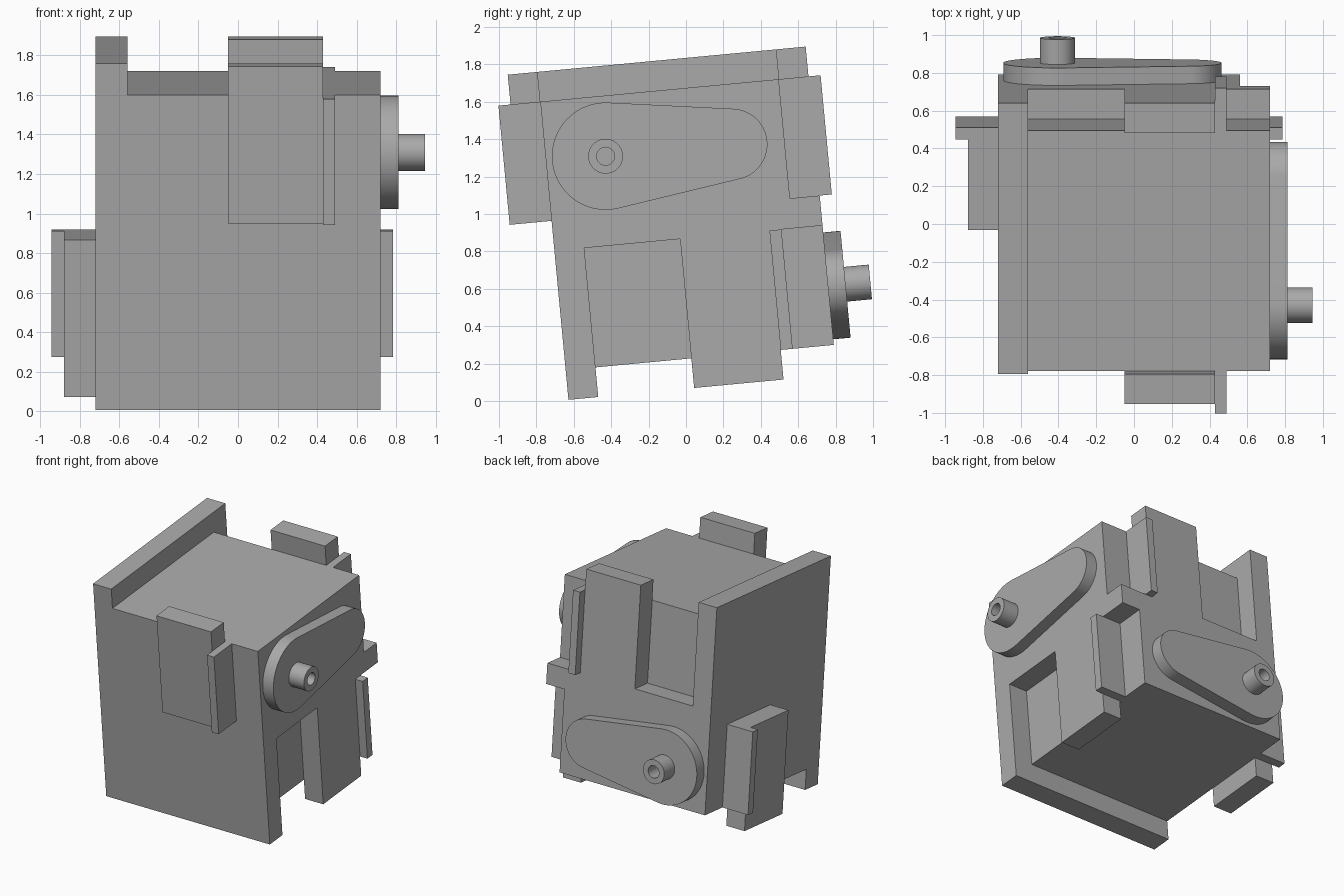
import bpy, bmesh, math
from mathutils import Matrix, Vector

if "Cube" in bpy.data.objects:
    bpy.data.objects.remove(bpy.data.objects["Cube"], do_unlink=True)

# One flat grey; the whole assembly leans about the x axis
grey = bpy.data.materials.new("plain_grey")
grey.use_nodes = True
grey.diffuse_color = (0.4, 0.4, 0.4, 1)
grey.node_tree.nodes["Principled BSDF"].inputs["Base Color"].default_value = (0.4, 0.4, 0.4, 1)
LEAN = Matrix.Rotation(math.radians(5.39), 4, "X")


def make_object(name, bm):
    bmesh.ops.recalc_face_normals(bm, faces=bm.faces[:])
    mesh = bpy.data.meshes.new(name)
    bm.to_mesh(mesh)
    bm.free()
    mesh.materials.append(grey)
    obj = bpy.data.objects.new(name, mesh)
    bpy.context.collection.objects.link(obj)
    return obj


def box(name, x, y, z):
    bm = bmesh.new()
    bmesh.ops.create_cube(bm, size=1)
    for v in bm.verts:
        v.co = [r[0] if c < 0 else r[1] for c, r in zip(v.co, (x, y, z))]
    return make_object(name, bm)


def smooth(obj):
    bpy.ops.object.select_all(action="DESELECT")
    obj.select_set(True)
    bpy.context.view_layer.objects.active = obj
    bpy.ops.object.shade_smooth_by_angle(angle=math.radians(30))


# Shared levels
SIDE, INNER = 0.72, 0.56
FRONT, BACK, BACK_IN = -0.625, 0.815, 0.655
LIP = -0.465                       # inside of the front panel
FOOT, FLOOR, MID, LEDGE, ROOF, TOP = 0.066, 0.225, 0.866, 1.027, 1.667, 1.827
TAB, STRIP = (-0.05, 0.43), (0.43, 0.49)
LEG, LEG_STRIP = (0.05, 0.53), (0.53, 0.594)
OUT = 3

# Main body: a block with notches cut out
body = box("body", (-SIDE, SIDE), (FRONT, BACK), (FOOT, TOP))
cuts = [
    ((-INNER, OUT), (-OUT, BACK_IN), (ROOF, OUT)),           # above the roof
    ((-INNER, TAB[0]), (BACK_IN, OUT), (LEDGE, OUT)),        # beside back tab
    ((TAB[1], OUT), (BACK_IN, OUT), (LEDGE, OUT)),
    ((-OUT, INNER), (LIP, OUT), (-OUT, FLOOR)),              # under the floor
    ((INNER, OUT), (LIP, LEG[0]), (-OUT, MID)),              # beside side leg
    ((INNER, OUT), (LEG[1], OUT), (-OUT, MID)),
]
for ranges in cuts:
    cutter = box("cutter", *ranges)
    cutter.hide_render = True
    mod = body.modifiers.new("notch", "BOOLEAN")
    mod.operation = "DIFFERENCE"
    mod.solver = "EXACT"
    mod.object = cutter
    bpy.context.view_layer.update()
    result = bpy.data.meshes.new_from_object(
        body.evaluated_get(bpy.context.evaluated_depsgraph_get()))
    body.modifiers.clear()
    body.data = result
    bpy.data.objects.remove(cutter, do_unlink=True)
body.data.materials.clear()
body.data.materials.append(grey)
parts = [body]

# Raised tabs and their thin strips
parts += [
    box("front_tab", TAB, (-0.785, FRONT), (LEDGE, TOP)),
    box("front_strip", STRIP, (-0.85, FRONT), (LEDGE, ROOF)),
    box("back_strip", STRIP, (BACK_IN, 0.88), (LEDGE, ROOF)),
    box("right_tab", (-0.88, -SIDE), LEG, (FOOT, MID)),
    box("right_strip", (-0.945, -SIDE), LEG_STRIP, (FLOOR, MID)),
    box("left_strip", (INNER, 0.785), LEG_STRIP, (FLOOR, MID)),
]


def ring(bm, radius, height, n=48, x=0):
    return [bm.verts.new((x + radius * math.cos(2 * math.pi * i / n),
                          radius * math.sin(2 * math.pi * i / n), height)) for i in range(n)]


def crank(name, frame):
    """Tapered round-ended plate with a hollow shaft, drawn in its own plane."""
    big, small, reach, thick = 0.287, 0.19, 0.678, 0.093
    bm = bmesh.new()
    a = math.acos((big - small) / reach)      # angle of the tangent points
    outline = []
    for centre, radius, start, end in ((0, big, a, 2 * math.pi - a), (reach, small, -a, a)):
        for i in range(33):
            t = start + (end - start) * i / 32
            outline.append((centre + radius * math.cos(t), radius * math.sin(t), 0))
    face = bm.faces.new([bm.verts.new(p) for p in outline])
    ext = bmesh.ops.extrude_face_region(bm, geom=[face])["geom"]
    bmesh.ops.translate(bm, vec=(0, 0, thick),
                        verts=[g for g in ext if isinstance(g, bmesh.types.BMVert)])
    bm.transform(frame)
    parts.append(make_object(name + "_plate", bm))

    bm = bmesh.new()
    rings = [ring(bm, r, h) for r, h in
             ((0.093, thick), (0.093, 0.226), (0.048, 0.226), (0.048, thick + 0.005))]
    for lo, hi in zip(rings, rings[1:]):
        for i in range(len(lo)):
            j = (i + 1) % len(lo)
            bm.faces.new((lo[i], lo[j], hi[j], hi[i]))
    bm.faces.new(rings[-1])
    bm.faces.new(rings[0])
    bm.transform(frame)
    parts.append(make_object(name + "_shaft", bm))
    smooth(parts[-2])
    smooth(parts[-1])


def frame(along, up, out, origin):
    m = Matrix((along, up, out)).transposed().to_4x4()
    return Matrix.Translation(Vector(origin)) @ m


crank("left_crank", frame((0, 1, 0), (0, 0, 1), (1, 0, 0), (SIDE, -0.305, 1.344)))
crank("back_crank", frame((1, 0, 0), (0, 0, -1), (0, 1, 0), (-0.405, BACK, 0.542)))

# Lean everything
for part in parts:
    part.data.transform(LEAN)
    part.data.update()
